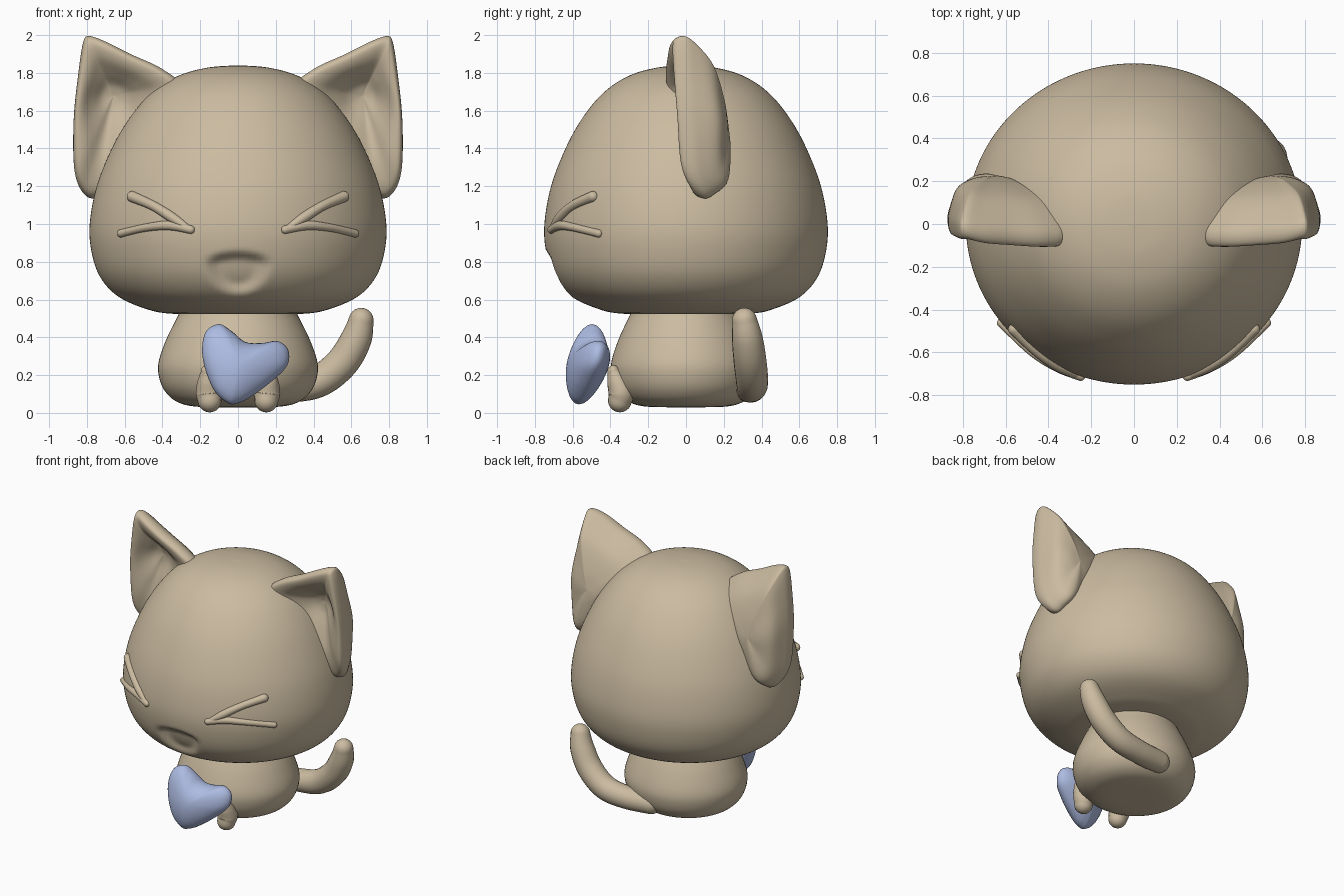
import bpy, bmesh, math
from mathutils import Vector

if "Cube" in bpy.data.objects:
    bpy.data.objects.remove(bpy.data.objects["Cube"], do_unlink=True)


def material(name, rgb):
    m = bpy.data.materials.new(name)
    m.use_nodes = True
    m.diffuse_color = (*rgb, 1)
    m.node_tree.nodes["Principled BSDF"].inputs["Base Color"].default_value = (*rgb, 1)
    return m


TAN = material("warm tan", (0.6, 0.5, 0.355))
BLUE = material("soft blue", (0.42, 0.5, 0.76))


def spline(points, steps, closed=False):
    """Smooth curve passing through every point."""
    p = [Vector(q) for q in points]
    n = len(p)

    def get(i):
        return p[i % n] if closed else p[max(0, min(n - 1, i))]

    out = []
    for i in range(n if closed else n - 1):
        a, b, c, d = (get(i + k) for k in (-1, 0, 1, 2))
        for s in range(steps):
            t = s / steps
            out.append(0.5 * (2 * b + (c - a) * t + (2 * a - 5 * b + 4 * c - d) * t * t
                              + (3 * b - a - 3 * c + d) * t ** 3))
    return out if closed else out + [p[-1]]


def loft(name, rings, mat):
    """Skin a stack of closed rings into a smooth object."""
    n = len(rings[0])
    verts = [v for ring in rings for v in ring]
    faces = [(i * n + j, i * n + (j + 1) % n, (i + 1) * n + (j + 1) % n, (i + 1) * n + j)
             for i in range(len(rings) - 1) for j in range(n)]
    mesh = bpy.data.meshes.new(name)
    mesh.from_pydata(verts, [], faces)
    bm = bmesh.new()
    bm.from_mesh(mesh)
    bmesh.ops.remove_doubles(bm, verts=bm.verts, dist=0.0002)
    bmesh.ops.recalc_face_normals(bm, faces=bm.faces)
    for f in bm.faces:
        f.smooth = True
    bm.to_mesh(mesh)
    bm.free()
    mesh.materials.append(mat)
    obj = bpy.data.objects.new(name, mesh)
    bpy.context.collection.objects.link(obj)
    return obj


def revolve(name, profile, segments, depth):
    """Turn (radius, height) points about z, with y scaled by depth."""
    angles = [math.tau * k / segments for k in range(segments)]
    rings = [[Vector((max(r, 0) * math.cos(a), max(r, 0) * math.sin(a) * depth, z))
              for a in angles] for r, z in profile]
    return loft(name, rings, TAN)


def tube(name, points, ref, sides=20):
    """Round-ended tube through (x, y, z, radius) points."""
    path = spline(points, 8)
    pos = [p.to_3d() for p in path]
    last = len(path) - 1
    sections = []
    for i, p in enumerate(path):
        t = (pos[min(i + 1, last)] - pos[max(i - 1, 0)]).normalized()
        caps = [(0, 1)]
        if i in (0, last):
            way = -1 if i == 0 else 1
            caps = [(way * math.sin(k * math.pi / 12), math.cos(k * math.pi / 12)) for k in range(7)]
            caps = caps[::way]
        sections += [(pos[i] + t * p[3] * along, t, p[3] * wide) for along, wide in caps]
    rings = []
    for c, t, r in sections:
        u = t.cross(Vector(ref)).normalized()
        v = t.cross(u)
        rings.append([c + (u * math.cos(a) + v * math.sin(a)) * r
                      for a in (math.tau * k / sides for k in range(sides))])
    return loft(name, rings, TAN)


def pillow(name, outline, centre, layers, mat):
    """Shrink an outline towards a round centre, layer by layer, moving it in y and z."""
    c = Vector(centre)
    spokes = [p - c for p in spline(outline, 6, closed=True)]
    core = 0.7 * sum(p.length for p in spokes) / len(spokes)
    rings = []
    for s, dy, dz in layers:
        s = max(s, 0)
        rings.append([c + p.lerp(p.normalized() * core, max(0, 1 - s)) * s + Vector((0, dy, dz))
                      for p in spokes])
    return loft(name, rings, mat)


def ease(t):
    t = max(0.0, min(1.0, t))
    return t * t * (3 - 2 * t)


# Head: a wide dome with a soft flat underside
DEPTH = 0.955
head_profile = spline([(0, .52), (.35, .525), (.5, .555), (.64, .62), (.73, .72), (.775, .85),
                       (.785, 1.0), (.748, 1.2), (.668, 1.4), (.575, 1.56), (.46, 1.693),
                       (.32, 1.783), (.16, 1.828), (0, 1.84)], 8)
head = revolve("head", head_profile, 160, DEPTH)

# Open mouth: a rounded hollow with a crisp upper lip
for v in head.data.vertices:
    x, y, z = v.co
    if y < 0:
        lip = .865 - 1.2 * x * x
        v.co.y += .05 * ease((lip - z) / .06) * ease(2.2 * (1 - math.hypot(x / .18, (z - .8) / .19)))

# Body
revolve("body", spline([(0, .03), (.22, .033), (.325, .06), (.39, .12), (.42, .2), (.418, .28),
                        (.375, .4), (.315, .52), (.28, .6), (0, .62)], 6), 64, .94)


def face_y(x, z):
    r = min(head_profile[8:-8], key=lambda p: abs(p[1] - z))[0]
    return -DEPTH * math.sqrt(max(r * r - x * x, 0))


# Ears, closed eyes and paws, on both sides
ear_outline = [(.79, -.03, 1.995), (.7, -.05, 1.965), (.57, -.06, 1.9), (.4, -.07, 1.82),
               (.31, -.06, 1.72), (.4, -.01, 1.5), (.6, .04, 1.28), (.73, .08, 1.15), (.81, .07, 1.155),
               (.865, .02, 1.28), (.87, 0, 1.55), (.845, -.02, 1.8), (.82, -.03, 1.96)]
ear_layers = spline([(0, .08, .06), (.25, .065, .05), (.5, .015, .03), (.75, -.035, .01), (.94, -.04, 0),
                     (1, .01, 0), (.96, .07, -.01), (.78, .17, -.05), (.4, .22, -.08), (0, .235, -.1)], 5)
upper_lid = [(.27, .98, .018), (.35, 1.035, .027), (.45, 1.097, .025), (.56, 1.145, .029)]
lower_lid = [(.25, .97, .022), (.36, .992, .025), (.48, .982, .021), (.62, .95, .021)]

for s, side in ((1, "left"), (-1, "right")):
    pillow(side + "_ear", [(s * x, y, z) for x, y, z in ear_outline], (s * .66, -.01, 1.62),
           ear_layers, TAN)
    for name, lid in (("upper", upper_lid), ("lower", lower_lid)):
        tube(f"{side}_eye_{name}_line", [(s * x, face_y(x, z), z, r) for x, z, r in lid], (0, 0, 1))
    tube(side + "_paw", [(s * .15, -.35, .066, .063), (s * .155, -.343, .11, .069),
                         (s * .16, -.365, .17, .055), (s * .165, -.385, .22, .032)], (0, 1, 0))

# Tail, curling up to one side
tube("tail", [(.06, .325, .135, .077), (.25, .345, .135, .08), (.42, .35, .165, .085),
              (.55, .34, .265, .087), (.625, .325, .39, .082), (.652, .31, .49, .066)], (0, 1, 0))

# Heart held in front, leaning back and turned slightly
heart_outline = [(-.05, .05), (-.12, .11), (-.17, .22), (-.19, .33), (-.17, .43), (-.1, .47),
                 (-.03, .43), (.04, .375), (.13, .37), (.21, .38), (.265, .335), (.26, .25),
                 (.17, .16), (.06, .08), (0, .052)]


def lean(x, z):
    return (x, -.57 + .16 * x + .19 * z, z)


arcs = [math.pi * k / 16 for k in range(17)]
pillow("heart", [lean(x, z) for x, z in heart_outline], lean(.01, .26),
       [(math.sin(a), -.11 * math.cos(a), 0) for a in arcs], BLUE)
